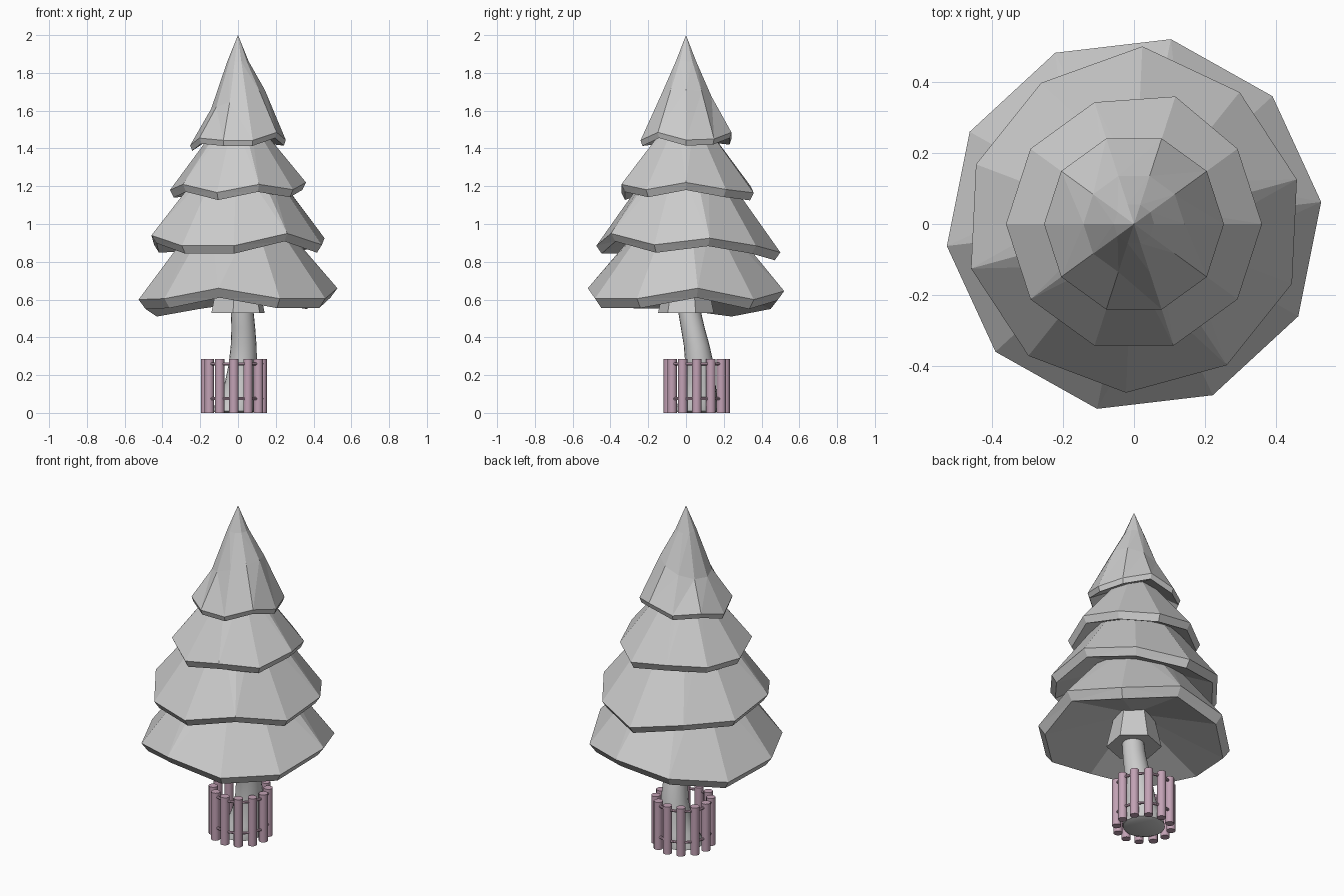
import bpy, bmesh
from math import sin, cos, pi, radians
from mathutils import Vector

if "Cube" in bpy.data.objects:
    bpy.data.objects.remove(bpy.data.objects["Cube"])


def finish(name, bm, smooth=False, mat=None):
    bmesh.ops.recalc_face_normals(bm, faces=bm.faces[:])
    me = bpy.data.meshes.new(name)
    bm.to_mesh(me)
    bm.free()
    ob = bpy.data.objects.new(name, me)
    bpy.context.collection.objects.link(ob)
    if mat:
        me.materials.append(mat)
    if smooth:
        bpy.ops.object.select_all(action='DESELECT')
        ob.select_set(True)
        bpy.context.view_layer.objects.active = ob
        bpy.ops.object.shade_smooth_by_angle(angle=radians(40))
    return ob


def add_ring(bm, n, r, z, phase=0.0, cx=0.0, cy=0.0):
    """r and z may be numbers or functions of the vertex index."""
    out = []
    for i in range(n):
        a = phase + 2 * pi * i / n
        ri = r(i) if callable(r) else r
        zi = z(i) if callable(z) else z
        out.append(bm.verts.new((cx + ri * cos(a), cy + ri * sin(a), zi)))
    return out


def bridge(bm, a, b):
    n = len(a)
    for i in range(n):
        bm.faces.new((a[i], a[(i + 1) % n], b[(i + 1) % n], b[i]))


def fan(bm, ring, z):
    tip = bm.verts.new((0, 0, z))
    for i in range(len(ring)):
        bm.faces.new((ring[i], ring[(i + 1) % len(ring)], tip))


def tier(name, r, phase, rim, drop, upper, tip, inner, bump=0):
    """Ten-sided skirt: wavy rim, inset lip, hollow underside.
    bump pushes rim vertex 2 (towards the back) outwards."""
    ph = radians(phase)
    bm = bmesh.new()
    rad = lambda i: r + (bump if i == 2 else 0)
    lip = add_ring(bm, 10, lambda i: rad(i) * (1 - 1.4 * drop), lambda i: rim[i] - drop, ph)
    rings = [lip, add_ring(bm, 10, rad, lambda i: rim[i], ph)]
    rings += [add_ring(bm, 10, ur, uz, ph) for ur, uz in upper]
    for a, b in zip(rings, rings[1:]):
        bridge(bm, a, b)
    fan(bm, rings[-1], tip)
    fan(bm, lip, inner)
    bmesh.ops.triangulate(bm, faces=[f for f in bm.faces if len(f.verts) == 4])
    finish(name, bm)


# Foliage tiers, bottom to top (rim heights run counter-clockwise from +x)
tier("foliage_bottom", 0.53, 6.7,
     [.66, .60, .645, .60, .56, .60, .605, .66, .605, .605],
     .05, [(.2, 1.04)], 1.06, .74)
tier("foliage_lower_middle", 0.475, 15.3,
     [.925, .885, .85, .90, .89, .94, .885, .885, .95, .89],
     .042, [(.15, 1.345)], 1.36, 1.05, .025)
tier("foliage_upper_middle", 0.36, 0,
     [1.22, 1.183, 1.165, 1.20, 1.185, 1.18, 1.21, 1.167, 1.21, 1.182],
     .04, [(.08, 1.56)], 1.57, 1.32, .017)
tier("foliage_top", 0.253, 0,
     [1.445, 1.45, 1.485, 1.45, 1.46, 1.417, 1.455, 1.443, 1.443, 1.485],
     .03,
     [(.142, lambda i: 1.66 + .05 * cos(2 * pi * i / 10)), (.057, 1.86)], 2.0, 1.55)

# Small collar where the trunk enters the foliage
bm = bmesh.new()
low = add_ring(bm, 6, .15, .53, radians(20))
top = add_ring(bm, 6, .10, .76, radians(20))
bridge(bm, low, top)
bm.faces.new(top)
bm.faces.new(low)
finish("trunk_collar", bm)

# Bent trunk with flared, rounded base: (x, y, z, radius)
path = [(-.02, .06, 0, .09), (-.02, .06, .01, .115), (-.012, .064, .04, .112),
        (0, .069, .09, .097), (.013, .072, .16, .083), (.026, .071, .26, .075),
        (.03, .056, .36, .068), (.028, .036, .45, .063), (.022, .018, .54, .06),
        (.01, .0, .72, .055)]
bm = bmesh.new()
rings = [add_ring(bm, 20, r, z, 0, x, y) for x, y, z, r in path]
for a, b in zip(rings, rings[1:]):
    bridge(bm, a, b)
bm.faces.new(rings[0])
bm.faces.new(rings[-1])
finish("trunk", bm, smooth=True)

# Fence around the trunk
wood = bpy.data.materials.new("fence_pink")
wood.diffuse_color = (.54, .36, .46, 1)
wood.use_nodes = True
wood.node_tree.nodes["Principled BSDF"].inputs["Base Color"].default_value = wood.diffuse_color
centre, radius = Vector((-.022, .057, 0)), .15

for k in range(12):
    a = 2 * pi * k / 12
    bm = bmesh.new()
    x, y = centre.x + radius * cos(a), centre.y + radius * sin(a)
    low = add_ring(bm, 12, .025, 0, 0, x, y)
    top = add_ring(bm, 12, .025, .285, 0, x, y)
    bridge(bm, low, top)
    bm.faces.new(low)
    bm.faces.new(top)
    finish(f"fence_post_{k + 1}", bm, smooth=True, mat=wood)

for name, z in (("fence_rail_low", .075), ("fence_rail_high", .26)):
    bm = bmesh.new()
    rings = [add_ring(bm, 36, radius + .008 * cos(t), z + .008 * sin(t), 0, centre.x, centre.y)
             for t in (2 * pi * j / 8 for j in range(8))]
    for j in range(8):
        bridge(bm, rings[j], rings[(j + 1) % 8])
    finish(name, bm, smooth=True, mat=wood)
